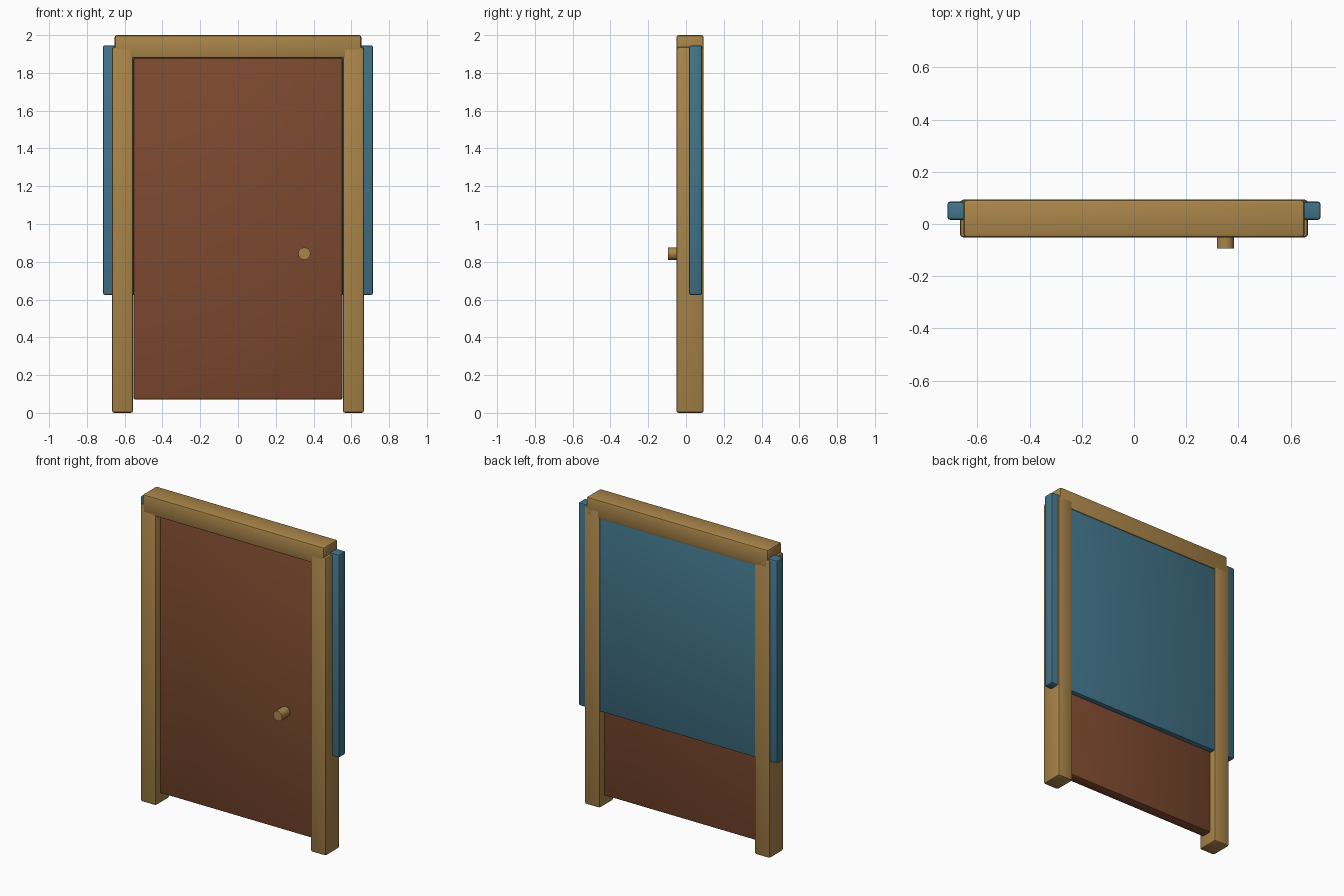
import bpy
import math

if "Cube" in bpy.data.objects:
    bpy.data.objects.remove(bpy.data.objects["Cube"])


def material(name, color):
    m = bpy.data.materials.new(name)
    m.diffuse_color = (*color, 1.0)
    m.use_nodes = True
    m.node_tree.nodes["Principled BSDF"].inputs["Base Color"].default_value = m.diffuse_color
    return m


OAK = material("light_oak", (0.40, 0.235, 0.068))
BROWN = material("dark_brown", (0.205, 0.067, 0.028))
BLUE = material("slate_blue", (0.054, 0.175, 0.25))


def finish(obj, name, mat, bevel, segments):
    obj.name = name
    obj.data.materials.append(mat)
    if bevel:
        mod = obj.modifiers.new("rounded_edges", 'BEVEL')
        mod.width = bevel
        mod.segments = segments
        bpy.ops.object.modifier_apply(modifier=mod.name)
    bpy.ops.object.shade_smooth_by_angle(angle=math.radians(30))
    return obj


def box(name, x, y, z, mat, bevel=0.012, segments=2):
    """Rounded box from (min, max) ranges on each axis."""
    ranges = (x, y, z)
    bpy.ops.mesh.primitive_cube_add(
        size=1, location=[(a + b) / 2 for a, b in ranges])
    obj = bpy.context.object
    obj.scale = [b - a for a, b in ranges]
    bpy.ops.object.transform_apply(location=False, rotation=False, scale=True)
    return finish(obj, name, mat, bevel, segments)


FRAME_Y = (-0.051, 0.093)

# Door frame: two posts and a lintel
for side, label in ((-1, "left"), (1, "right")):
    xs = sorted((side * 0.555, side * 0.667))
    box(f"{label}_post", xs, FRAME_Y, (0.0, 1.937), OAK)
box("lintel", (-0.653, 0.653), FRAME_Y, (1.878, 2.0), OAK)

# Door leaf, recessed in the frame
box("door_leaf", (-0.553, 0.553), (-0.015, 0.055), (0.07, 1.88), BROWN, 0.01)

# Wide back panel passing through the posts
box("back_panel", (-0.715, 0.715), (0.016, 0.086), (0.625, 1.945), BLUE, 0.01)

# Door knob
bpy.ops.mesh.primitive_cylinder_add(
    vertices=12, radius=0.033, depth=0.085,
    location=(0.351, -0.0515, 0.843), rotation=(math.pi / 2, 0, 0))
finish(bpy.context.object, "door_knob", OAK, 0, 0)
